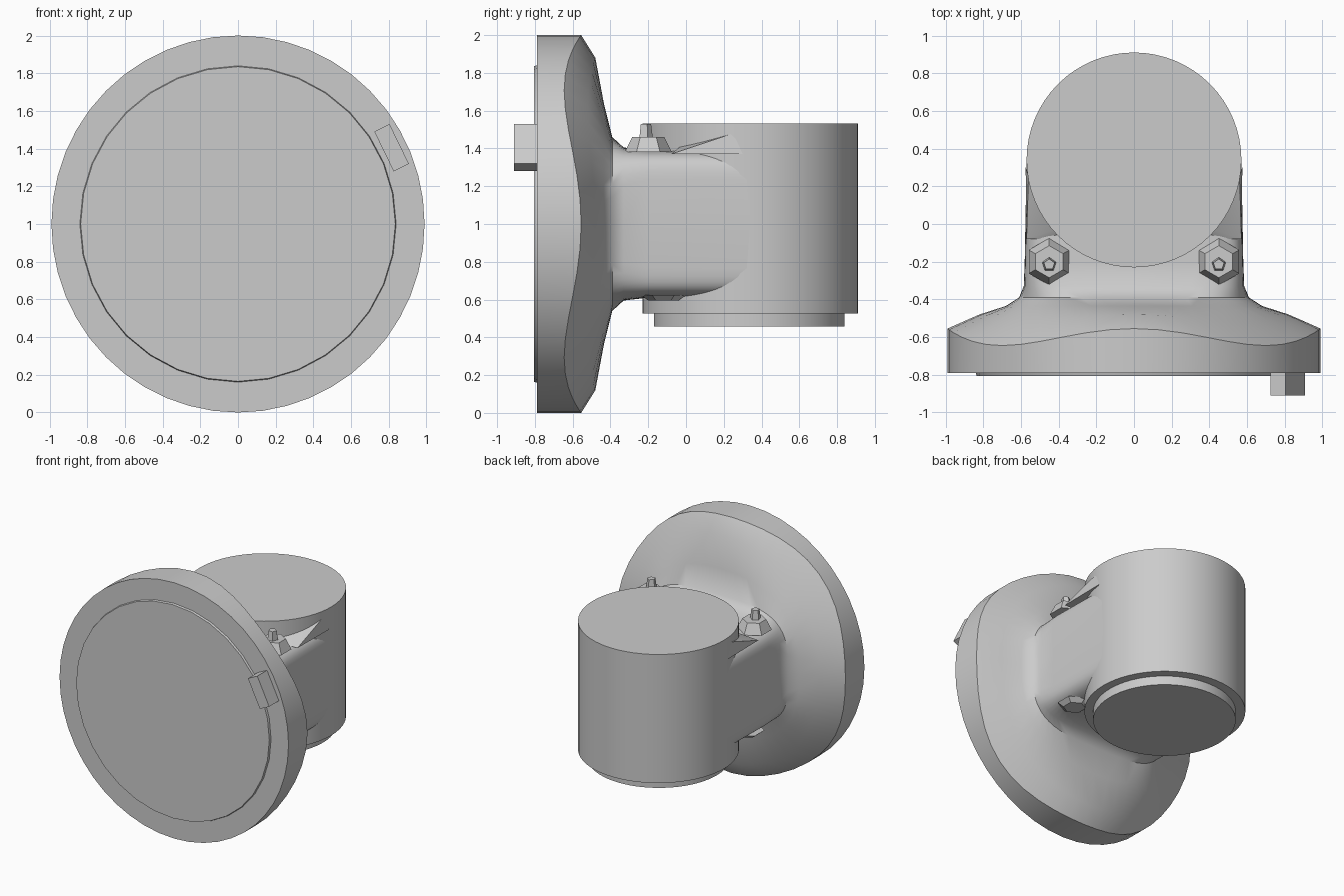
import bpy, bmesh
from math import sin, cos, pi, radians, copysign
from mathutils import Matrix

cube = bpy.data.objects.get("Cube")
if cube:
    bpy.data.objects.remove(cube, do_unlink=True)

grey = bpy.data.materials.new("plain_grey")
grey.use_nodes = True
colour = (0.6, 0.6, 0.6, 1)
grey.diffuse_color = colour
grey.node_tree.nodes["Principled BSDF"].inputs["Base Color"].default_value = colour


def finish(bm, name, angle=35):
    bmesh.ops.recalc_face_normals(bm, faces=bm.faces)
    mesh = bpy.data.meshes.new(name)
    bm.to_mesh(mesh)
    bm.free()
    mesh.materials.append(grey)
    obj = bpy.data.objects.new(name, mesh)
    bpy.context.collection.objects.link(obj)
    bpy.ops.object.select_all(action='DESELECT')
    obj.select_set(True)
    bpy.context.view_layer.objects.active = obj
    bpy.ops.object.shade_smooth_by_angle(angle=radians(angle))
    return obj


def cylinder(name, r1, r2, centre, height, sides, axis='Z'):
    bm = bmesh.new()
    turn = Matrix.Rotation(radians(90), 4, 'X') if axis == 'Y' else Matrix()
    bmesh.ops.create_cone(bm, cap_ends=True, segments=sides, radius1=r1, radius2=r2,
                          depth=height, matrix=Matrix.Translation(centre) @ turn)
    return finish(bm, name)


def loft(name, sections, sides):
    """Skin superellipse sections (y, half width, half height, power, wave) along y."""
    bm = bmesh.new()
    rings = []
    for y, a, b, power, wave in sections:
        ring = []
        for i in range(sides):
            t = 2 * pi * i / sides
            c, s = cos(t), sin(t)
            x = a * copysign(abs(c) ** (2 / power), c)
            z = b * copysign(abs(s) ** (2 / power), s)
            ring.append(bm.verts.new((x, y + wave * cos(4 * t), 1 + z)))
        rings.append(ring)
    for low, high in zip(rings, rings[1:]):
        for i in range(sides):
            j = (i + 1) % sides
            bm.faces.new((low[i], low[j], high[j], high[i]))
    bm.faces.new(rings[0])
    bm.faces.new(rings[-1])
    return finish(bm, name, 40)


# Flange with wavy rim, flaring into a boxy neck
loft("flange_and_neck", [
    (-0.79, 0.99, 1.0, 2, 0),
    (-0.60, 0.99, 1.0, 2, 0.045),
    (-0.50, 0.82, 0.88, 2.0, 0.02),
    (-0.435, 0.68, 0.64, 2.4, 0),
    (-0.39, 0.61, 0.46, 3.5, 0),
    (-0.33, 0.585, 0.405, 6, 0),
    (-0.20, 0.58, 0.39, 8, 0),
    (0.34, 0.57, 0.39, 8, 0)], 48)

# Raised front disc
cylinder("front_disc", 0.84, 0.835, (0, -0.797, 1), 0.018, 32, 'Y')

# Upright drum with a smaller lower cap
cylinder("drum", 0.57, 0.57, (0, 0.34, 1.03), 1.005, 64)
cylinder("lower_cap", 0.505, 0.505, (0, 0.335, 0.50), 0.085, 64)

# Peg on the front rim, turned to follow the rim
bm = bmesh.new()
bmesh.ops.create_cube(bm, size=1, matrix=Matrix.Translation((0.815, -0.845, 1.405))
                      @ Matrix.Rotation(radians(-26), 4, 'Y')
                      @ Matrix.Diagonal((0.09, 0.13, 0.235, 1)))
finish(bm, "rim_peg")

# Bolts on the neck, with gussets beside the drum
for side, label in ((1, "left"), (-1, "right")):
    cylinder(label + "_bolt_base", 0.125, 0.085, (side * 0.45, -0.20, 1.42), 0.08, 6)
    cylinder(label + "_bolt_tip", 0.04, 0.03, (side * 0.45, -0.215, 1.49), 0.08, 5)
    cylinder(label + "_lower_boss", 0.08, 0.12, (side * 0.45, -0.12, 0.61), 0.03, 6)
    bm = bmesh.new()
    points = [(0.40, -0.08, 1.37), (0.57, -0.08, 1.37), (0.575, 0.3, 1.37),
              (0.42, -0.03, 1.41), (0.56, 0.25, 1.48)]
    for x, y, z in points:
        bm.verts.new((side * x, y, z))
    bmesh.ops.convex_hull(bm, input=bm.verts)
    finish(bm, label + "_gusset")
